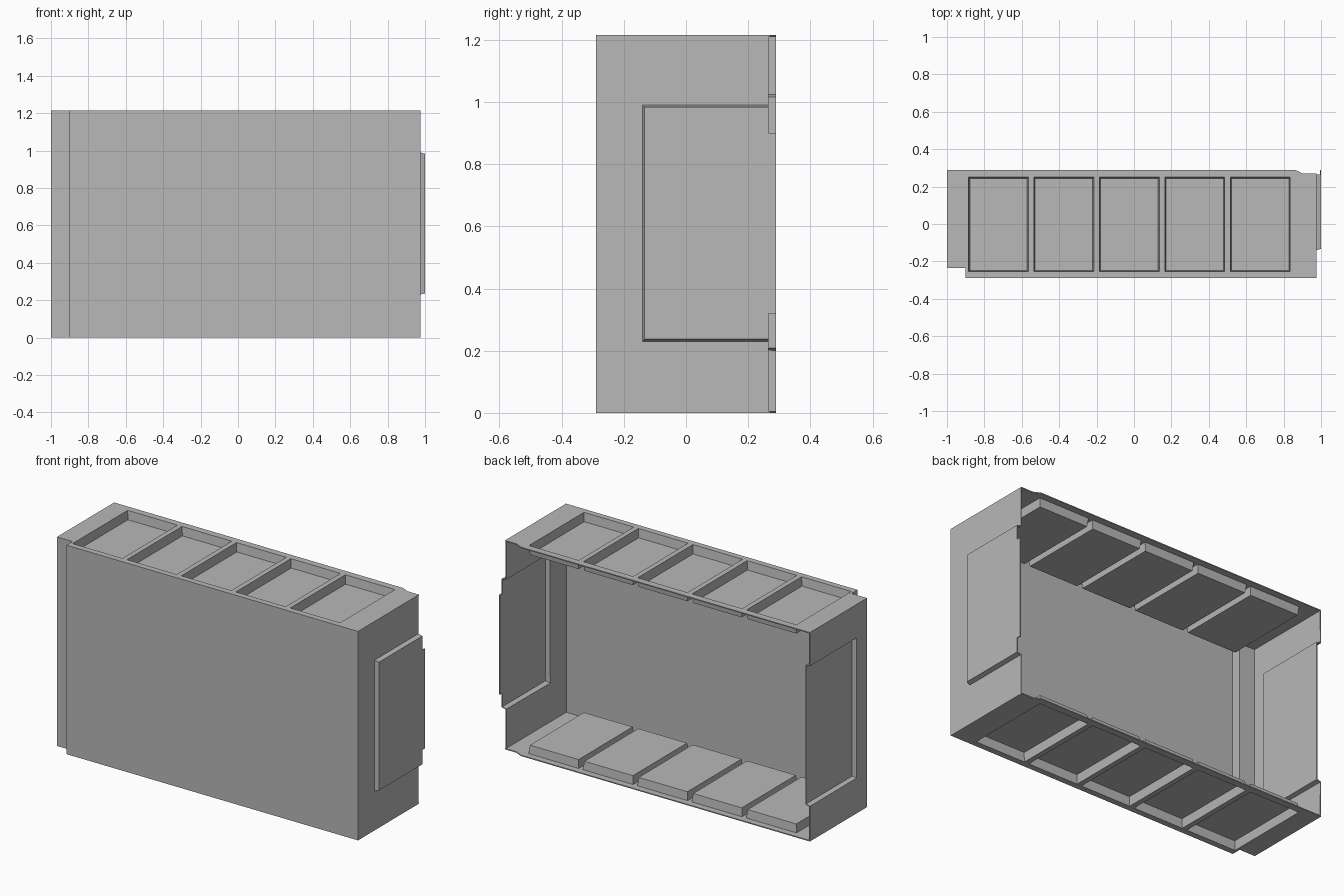
import bpy, bmesh
from mathutils import Vector

if "Cube" in bpy.data.objects:
    bpy.data.objects.remove(bpy.data.objects["Cube"])

THICK = 0.006
HEIGHT = 1.215
DRAFT = 0.007
grey = bpy.data.materials.new("light grey metal")
grey.diffuse_color = (0.48, 0.48, 0.48, 1)
grey.use_nodes = True
grey.node_tree.nodes["Principled BSDF"].inputs["Base Color"].default_value = grey.diffuse_color


def sheet(name, quads, outward):
    """Join polygons into one sheet and thicken it inward."""
    bm = bmesh.new()
    for q in quads:
        bm.faces.new([bm.verts.new(p) for p in q])
    bmesh.ops.remove_doubles(bm, verts=bm.verts, dist=1e-4)
    bmesh.ops.recalc_face_normals(bm, faces=bm.faces)
    bm.normal_update()
    biggest = max(bm.faces, key=lambda f: f.calc_area() * abs(f.normal.dot(Vector(outward))))
    if biggest.normal.dot(Vector(outward)) < 0:
        bmesh.ops.reverse_faces(bm, faces=bm.faces)
    mesh = bpy.data.meshes.new(name)
    bm.to_mesh(mesh)
    bm.free()
    mesh.materials.append(grey)
    obj = bpy.data.objects.new(name, mesh)
    bpy.context.collection.objects.link(obj)
    mod = obj.modifiers.new("thickness", 'SOLIDIFY')
    mod.thickness = THICK
    mod.offset = -1


def pressed(us, vs, place, pockets, keep, corner=None):
    """Grid of cells with pressed rectangles (u0, u1, v0, v1, depth, open_back, walls)."""
    quads = []
    for ua, ub in zip(us, us[1:]):
        for va, vb in zip(vs, vs[1:]):
            uc, vc = (ua + ub) / 2, (va + vb) / 2
            if not keep(uc, vc):
                continue
            cell = [(ua, va), (ub, va), (ub, vb), (ua, vb)]
            if corner and corner(uc, vc):
                cell = [cell[0], cell[1], cell[3]]
            hit = [p for p in pockets if p[0] < uc < p[1] and p[2] < vc < p[3]]
            if not hit:
                quads.append([place(u, v, 0) for u, v in cell])
                continue
            u0, u1, v0, v1, depth, open_back, walls = hit[0]

            def low(u, v):
                if walls:
                    u = min(max(u, u0 + DRAFT), u1 - DRAFT)
                    v = max(v, v0 + DRAFT)
                    if not open_back:
                        v = min(v, v1 - DRAFT)
                return place(u, v, depth)

            quads.append([low(u, v) for u, v in cell])
            if not walls:
                continue
            for a, b in zip(cell, cell[1:] + cell[:1]):
                side = a[0] == b[0] and a[0] in (u0, u1)
                front = a[1] == b[1] == v0
                back = a[1] == b[1] == v1 and not open_back
                if side or front or back:
                    quads.append([place(*a, 0), place(*b, 0), low(*b), low(*a)])
    return quads


# Top and bottom plates, each with five pressed pockets
starts = [-0.885 + 0.35 * i for i in range(5)]
pockets = [(s, s + 0.32, -0.255, 0.25, 0.05, False, True) for s in starts]
xs = sorted([-1, -0.9, 0.86, 0.9, 0.975] + [x for p in pockets for x in p[:2]])
ys = [-0.29, -0.255, -0.235, 0.25, 0.27, 0.29]


def plate_keep(x, y):
    return not (x < -0.9 and y < -0.235) and not (x > 0.9 and y > 0.27)


def plate_corner(x, y):
    return x > 0.86 and y > 0.27


for name, z, d in (("top_plate", HEIGHT, -1), ("bottom_plate", 0, 1)):
    sheet(name, pressed(xs, ys, lambda x, y, h: (x, y, z + d * h),
                        pockets, plate_keep, plate_corner), (0, 0, -d))

# Right wall, with a panel pressed outward and a rear locating tab
right_pockets = [(0.23, 0.99, -0.14, 0.265, 0.025, True, True),
                 (0.32, 0.90, 0.265, 0.29, 0.025, True, False)]
sheet("right_wall",
      pressed([0, 0.23, 0.32, 0.90, 0.99, HEIGHT], [-0.29, -0.14, 0.265, 0.29],
              lambda z, y, h: (0.975 + h, y, z), right_pockets,
              lambda z, y: y < 0.265 or 0.32 < z < 0.90), (1, 0, 0))

# Left wall, with a matching panel pressed inward
sheet("left_wall",
      pressed([0, 0.205, 1.02, HEIGHT], [-0.235, -0.14, 0.29],
              lambda z, y, h: (-1 + h, y, z),
              [(0.205, 1.02, -0.14, 0.29, 0.025, True, True)],
              lambda z, y: True), (-1, 0, 0))

# Front wall, stepped back along its left edge
path = [(-1, -0.235), (-0.9, -0.235), (-0.9, -0.29), (0.975, -0.29)]
sheet("front_wall",
      [[(*a, 0), (*b, 0), (*b, HEIGHT), (*a, HEIGHT)] for a, b in zip(path, path[1:])],
      (0, -1, 0))
